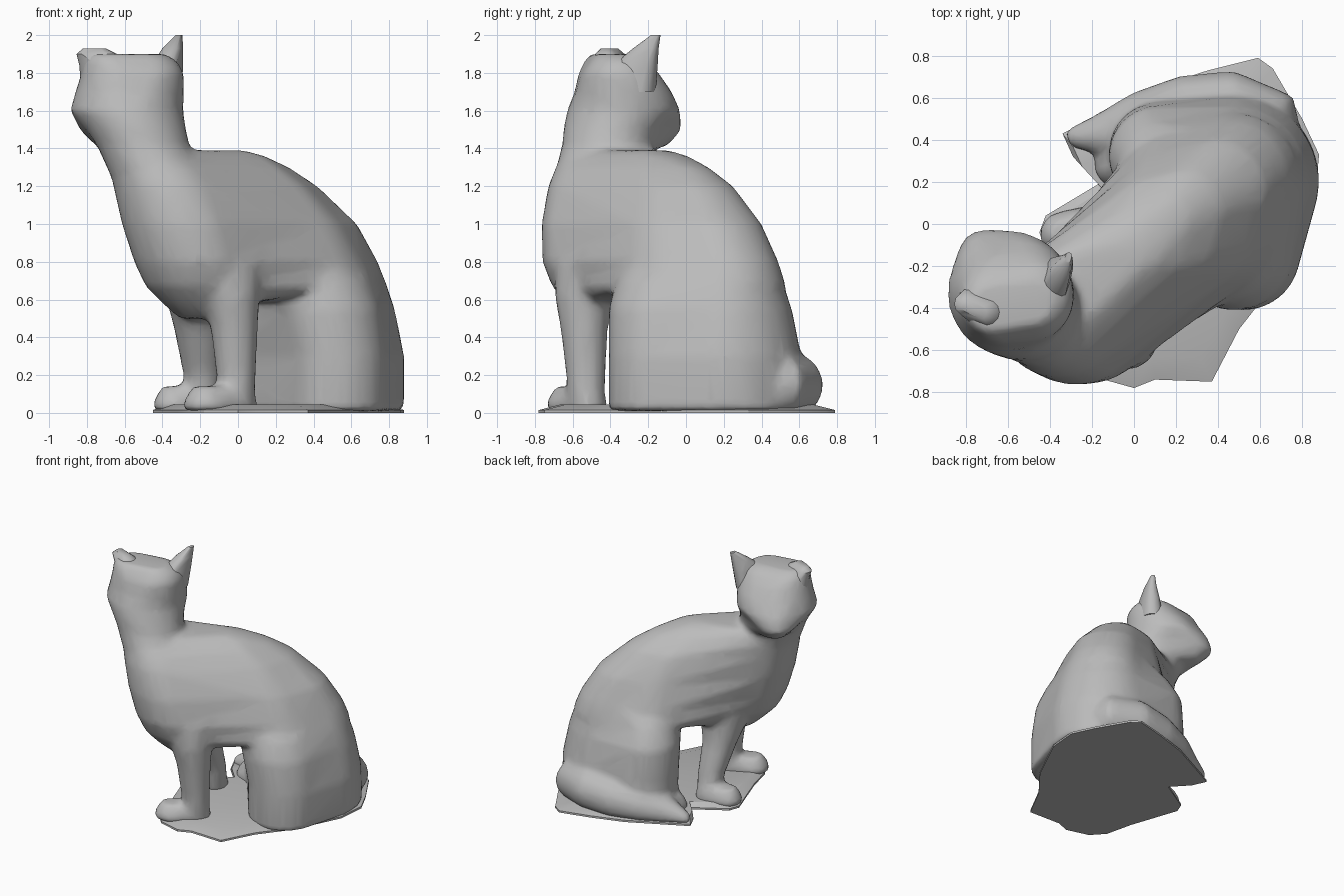
import bpy
import bmesh
import math
from mathutils import Vector

cube = bpy.data.objects.get("Cube")
if cube:
    bpy.data.objects.remove(cube, do_unlink=True)

grey = bpy.data.materials.new("stone_grey")
grey.use_nodes = True
colour = (0.5, 0.5, 0.5, 1)
grey.diffuse_color = colour
grey.node_tree.nodes["Principled BSDF"].inputs["Base Color"].default_value = colour


def section(z, *circles, sides=36):
    """Level ring drawn tight around one or more circles (x, y, radius)."""
    ring = []
    for i in range(sides):
        a = math.tau * i / sides
        dx, dy = math.cos(a), math.sin(a)
        x, y, r = max(circles, key=lambda c: c[0] * dx + c[1] * dy + c[2])
        ring.append(Vector((x + r * dx, y + r * dy, z)))
    return ring


def tube_rings(path, sides=16):
    """Upright rings along a path of (x, y, z, radius), flattened on the ground."""
    rings = []
    for i, (x, y, z, r) in enumerate(path):
        a, b = path[max(i - 1, 0)], path[min(i + 1, len(path) - 1)]
        along = Vector((b[0] - a[0], b[1] - a[1], 0)).normalized()
        side = along.cross(Vector((0, 0, 1)))
        ring = []
        for k in range(sides):
            t = math.tau * k / sides
            point = Vector((x, y, 0)) + side * r * math.cos(t)
            point.z = max(z + r * math.sin(t), 0.01)
            ring.append(point)
        rings.append(ring)
    return rings


def loft(bm, rings):
    loops = [[bm.verts.new(p) for p in ring] for ring in rings]
    faces = [bm.faces.new(loops[0][::-1]), bm.faces.new(loops[-1])]
    for low, high in zip(loops, loops[1:]):
        for i in range(len(low)):
            j = (i + 1) % len(low)
            faces.append(bm.faces.new((low[i], low[j], high[j], high[i])))
    bmesh.ops.recalc_face_normals(bm, faces=faces)


def make_object(name, bm):
    mesh = bpy.data.meshes.new(name)
    bm.to_mesh(mesh)
    bm.free()
    mesh.materials.append(grey)
    obj = bpy.data.objects.new(name, mesh)
    bpy.context.collection.objects.link(obj)
    return obj


def smooth(obj, angle):
    bpy.ops.object.select_all(action="DESELECT")
    obj.select_set(True)
    bpy.context.view_layer.objects.active = obj
    for mod in list(obj.modifiers):
        bpy.ops.object.modifier_apply(modifier=mod.name)
    bpy.ops.object.shade_smooth_by_angle(angle=math.radians(angle))


body = bmesh.new()

# Torso: chest, flank and rump circles
loft(body, [
    section(0.50, (-0.17, -0.40, 0.14)),
    section(0.58, (-0.18, -0.41, 0.22)),
    section(0.67, (-0.20, -0.42, 0.29), (0.30, 0.05, 0.44), (0.48, 0.22, 0.31)),
    section(0.80, (-0.22, -0.43, 0.33), (0.27, 0.03, 0.41), (0.46, 0.21, 0.28)),
    section(1.00, (-0.28, -0.43, 0.335), (0.22, 0.00, 0.35), (0.38, 0.15, 0.25)),
    section(1.20, (-0.36, -0.43, 0.30), (0.11, -0.05, 0.27), (0.24, 0.07, 0.18)),
    section(1.30, (-0.41, -0.42, 0.27), (0.04, -0.10, 0.20), (0.15, 0.00, 0.12)),
    section(1.36, (-0.45, -0.41, 0.23), (0.01, -0.12, 0.13)),
    section(1.39, (-0.46, -0.40, 0.20), (-0.05, -0.17, 0.08)),
])

# Haunches: rump, left thigh, right thigh
loft(body, [
    section(0.01, (0.47, 0.21, 0.41), (0.52, -0.14, 0.27), (0.13, 0.34, 0.24)),
    section(0.30, (0.47, 0.20, 0.41), (0.52, -0.14, 0.27), (0.12, 0.34, 0.24)),
    section(0.55, (0.47, 0.20, 0.36), (0.47, -0.12, 0.29), (0.12, 0.32, 0.24)),
    section(0.70, (0.46, 0.19, 0.32), (0.42, -0.09, 0.28), (0.14, 0.28, 0.20)),
    section(0.85, (0.42, 0.17, 0.28), (0.34, -0.07, 0.22), (0.18, 0.20, 0.16)),
])

# Neck, then the head with the muzzle circle, then the wide crown
loft(body, [
    section(1.20, (-0.37, -0.43, 0.28)),
    section(1.39, (-0.49, -0.42, 0.245)),
    section(1.41, (-0.50, -0.41, 0.245), (-0.66, -0.19, 0.09)),
    section(1.50, (-0.54, -0.385, 0.265), (-0.71, -0.15, 0.13)),
    section(1.60, (-0.59, -0.33, 0.30), (-0.68, -0.20, 0.16)),
    section(1.70, (-0.54, -0.33, 0.255), (-0.61, -0.34, 0.25)),
    section(1.80, (-0.49, -0.35, 0.205), (-0.62, -0.36, 0.21)),
    section(1.86, (-0.48, -0.35, 0.16), (-0.66, -0.38, 0.16)),
    section(1.90, (-0.49, -0.37, 0.11), (-0.68, -0.40, 0.11)),
])

# Left and right front legs
loft(body, [
    section(0.02, (-0.01, -0.53, 0.10)),
    section(0.20, (-0.01, -0.53, 0.105)),
    section(0.45, (-0.02, -0.54, 0.125)),
    section(0.62, (-0.04, -0.54, 0.155)),
    section(0.80, (-0.08, -0.48, 0.21)),
])
loft(body, [
    section(0.02, (-0.19, -0.03, 0.09)),
    section(0.20, (-0.19, -0.05, 0.10)),
    section(0.45, (-0.21, -0.14, 0.13)),
    section(0.75, (-0.20, -0.26, 0.22)),
])

# Front and hind paws: (heel, toe)
paws = [
    ((0.00, -0.52, 0.10), (-0.17, -0.62, 0.12)),
    ((-0.20, -0.01, 0.10), (-0.34, -0.05, 0.11)),
    ((0.05, 0.26, 0.14), (-0.08, 0.28, 0.11)),
]
for heel, toe in paws:
    low_toe = (toe[0], toe[1], toe[2] * 0.6)
    loft(body, [section(0.01, heel, toe), section(0.06, heel, toe),
                section(0.14, (heel[0], heel[1], heel[2] * 0.8), low_toe)])

# Tail wrapped around the rump
loft(body, tube_rings([
    (0.68, 0.30, 0.10, 0.14), (0.63, 0.50, 0.15, 0.17), (0.46, 0.56, 0.15, 0.17),
    (0.25, 0.54, 0.12, 0.17), (0.03, 0.48, 0.09, 0.15), (-0.15, 0.42, 0.06, 0.11),
    (-0.32, 0.41, 0.04, 0.04)]))

# Fuse the parts into one carved form
cat_body = make_object("cat_body", body)
remesh = cat_body.modifiers.new("fuse", "REMESH")
remesh.mode = "VOXEL"
remesh.voxel_size = 0.02
soften = cat_body.modifiers.new("soften", "SMOOTH")
soften.factor = 0.5
soften.iterations = 14
facet = cat_body.modifiers.new("facet", "DECIMATE")
facet.ratio = 0.14
smooth(cat_body, 40)

# Ears: broad at the root, leaning out to the tip
ears = {
    "left_ear": [
        section(1.70, (-0.40, -0.36, 0.08), (-0.38, -0.24, 0.08), sides=12),
        section(1.84, (-0.39, -0.32, 0.07), (-0.35, -0.21, 0.06), sides=12),
        section(1.93, (-0.35, -0.23, 0.05), (-0.325, -0.18, 0.035), sides=12),
        section(2.00, (-0.315, -0.17, 0.015), (-0.31, -0.15, 0.015), sides=12)],
    "right_ear": [
        section(1.70, (-0.70, -0.42, 0.10), (-0.74, -0.35, 0.09), sides=12),
        section(1.84, (-0.70, -0.42, 0.09), (-0.77, -0.37, 0.07), sides=12),
        section(1.90, (-0.70, -0.42, 0.06), (-0.80, -0.38, 0.055), sides=12),
        section(1.93, (-0.73, -0.42, 0.03), (-0.79, -0.39, 0.03), sides=12)],
}
for name, rings in ears.items():
    bm = bmesh.new()
    loft(bm, rings)
    smooth(make_object(name, bm), 45)

# Thin ground skirt under the paws, rump and tail
outline = [(-0.45, -0.04), (-0.32, -0.42), (-0.27, -0.63), (-0.18, -0.73), (0.00, -0.78),
           (0.10, -0.74), (0.37, -0.75), (0.50, -0.50), (0.68, -0.27), (0.86, 0.10),
           (0.88, 0.33), (0.80, 0.50), (0.66, 0.74), (0.59, 0.79), (0.35, 0.73),
           (0.10, 0.65), (-0.34, 0.43), (-0.29, 0.32), (-0.17, 0.19), (-0.42, 0.04)]
bm = bmesh.new()
loft(bm, [[Vector((x * s, y * s, z)) for x, y in outline]
          for z, s in ((0, 1), (0.015, 1), (0.045, 0.85))])
smooth(make_object("ground_skirt", bm), 30)
